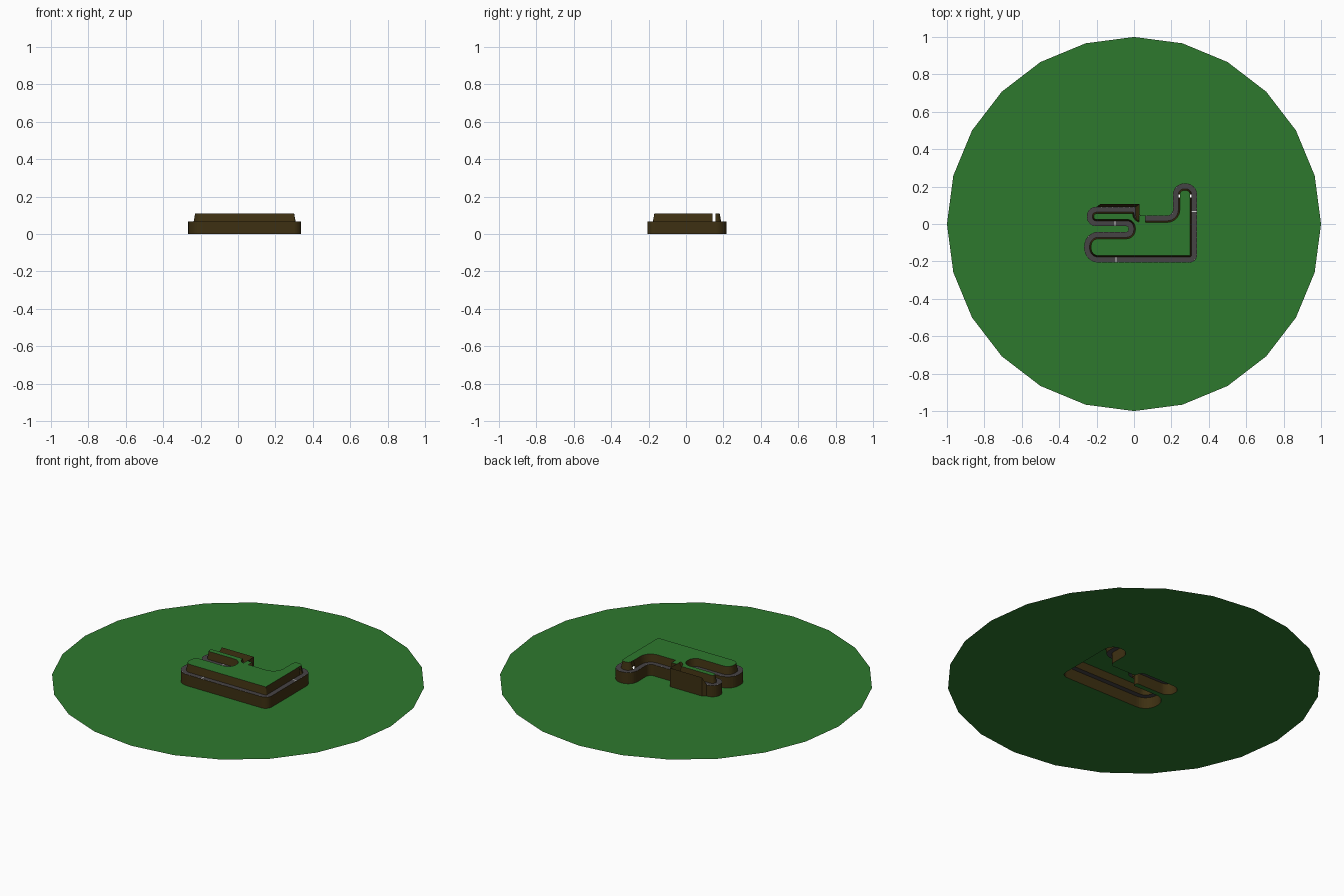
import bpy, bmesh, math
from mathutils import Vector

if "Cube" in bpy.data.objects:
    bpy.data.objects.remove(bpy.data.objects["Cube"])

def mat(name, c):
    m = bpy.data.materials.new(name)
    m.diffuse_color = (*c, 1)
    m.use_nodes = True
    m.node_tree.nodes["Principled BSDF"].inputs["Base Color"].default_value = m.diffuse_color
    return m

GREEN = mat("grass_green", (0.027, 0.19, 0.027))
BROWN = mat("earth_brown", (0.048, 0.030, 0.006))
GREY = mat("asphalt_grey", (0.062, 0.056, 0.058))
WHITE = mat("marking_white", (0.7, 0.7, 0.7))

def make(name, verts, faces, material):
    me = bpy.data.meshes.new(name)
    me.from_pydata([tuple(v) for v in verts], [], faces)
    me.materials.append(material)
    ob = bpy.data.objects.new(name, me)
    bpy.context.collection.objects.link(ob)
    return ob

# outer outline of the raised circuit: x, y, corner radius (anticlockwise)
CORNERS = [(0.337, -0.206, 0.04), (0.337, 0.217, 0.06), (0.208, 0.217, 0.06),
           (0.208, 0.046, 0.03), (0.03, 0.046, 0.008), (0.03, 0.092, 0.037),
           (-0.252, 0.092, 0.05), (-0.252, -0.012, 0.05), (-0.03, -0.012, 0.01),
           (-0.03, -0.042, 0.01), (-0.266, -0.042, 0.075), (-0.266, -0.206, 0.075)]

def outline():
    """Rounded outline as (point, inward normal) pairs, straights subdivided."""
    arcs = []
    n = len(CORNERS)
    for i, (x, y, r) in enumerate(CORNERS):
        p = Vector((x, y))
        a = (p - Vector(CORNERS[i - 1][:2])).normalized()
        b = (Vector(CORNERS[(i + 1) % n][:2]) - p).normalized()
        turn = 1 if a.x * b.y - a.y * b.x > 0 else -1
        c = p - a * r + Vector((-a.y, a.x)) * r * turn
        arc = []
        for k in range(9):
            t = turn * math.pi / 2 * k / 8
            d = Vector((a.x * math.cos(t) - a.y * math.sin(t),
                        a.x * math.sin(t) + a.y * math.cos(t)))
            nrm = Vector((-d.y, d.x))
            arc.append((c - nrm * r * turn, nrm))
        arcs.append(arc)
    pts = []
    for i, arc in enumerate(arcs):
        pts += arc
        p, nrm = arc[-1]
        q = arcs[(i + 1) % n][0][0]
        steps = int((q - p).length / 0.015)
        pts += [(p.lerp(q, k / steps), nrm) for k in range(1, steps)]
    return pts

PTS = outline()
N = len(PTS)
ROAD_Z, TOP_Z, ROAD_W, SLOPE_W = 0.066, 0.11, 0.029, 0.008

def ring(offset, z):
    return [Vector((p.x + m.x * offset, p.y + m.y * offset, z)) for p, m in PTS]

def band(name, lower, upper, material, keep=lambda c: True):
    faces = [(i, (i + 1) % N, N + (i + 1) % N, N + i) for i in range(N)
             if keep((lower[i] + lower[(i + 1) % N]) / 2)]
    return make(name, lower + upper, faces, material)

# circuit: outer wall, road, inner bank with a short opening, grass top
band("outer_wall", ring(0, 0), ring(0, ROAD_Z), BROWN)
band("road", ring(0, ROAD_Z), ring(ROAD_W, ROAD_Z), GREY)
band("inner_bank", ring(ROAD_W, ROAD_Z), ring(ROAD_W + SLOPE_W, TOP_Z), BROWN,
     lambda c: not (c.x > 0.2 and 0.138 < c.y < 0.156))
make("plateau_grass", ring(ROAD_W + SLOPE_W, TOP_Z), [tuple(range(N))], GREEN)

# 24-sided ground with a hole under the hollow circuit
bm = bmesh.new()
loops = [[(math.cos(math.tau * k / 24), math.sin(math.tau * k / 24), 0) for k in range(24)],
         ring(0, 0)]
for loop in loops:
    vs = [bm.verts.new(v) for v in loop]
    for i in range(len(vs)):
        bm.edges.new((vs[i - 1], vs[i]))
bmesh.ops.triangle_fill(bm, edges=bm.edges[:], use_beauty=True, normal=(0, 0, 1))
bmesh.ops.recalc_face_normals(bm, faces=bm.faces[:])
if sum(f.normal.z for f in bm.faces) < 0:
    bmesh.ops.reverse_faces(bm, faces=bm.faces[:])
ground = make("ground", [], [], GREEN)
bm.to_mesh(ground.data)
bm.free()

# raised bank behind the upper hairpin
low = [(-0.2, 0.092), (0.008, 0.092), (0.01, 0.018)]
high = [(-0.18, 0.107), (0.03, 0.107), (0.03, 0.018)]
v = [(x, y, ROAD_Z) for x, y in low] + [(x, y, TOP_Z) for x, y in high]
v += [(x, y, 0) for x, y in high] + [(x, y, 0) for x, y in low]
make("rear_bank", v, [(0, 1, 4, 3), (1, 2, 5, 4), (4, 7, 6, 3), (5, 8, 7, 4),
                      (0, 3, 6, 9), (2, 11, 8, 5)], BROWN)

# grass roof over the short tunnel
x0, x1, y0, y1 = 0.028, 0.062, 0.0, 0.046
make("tunnel_roof", [(x0, y0, TOP_Z), (x1, y0, TOP_Z), (x1, y1, TOP_Z), (x0, y1, TOP_Z)],
     [(0, 1, 2, 3)], GREEN)
make("tunnel_wall", [(x0, y1, ROAD_Z), (x1, y1, ROAD_Z), (x1, y1, TOP_Z), (x0, y1, TOP_Z)],
     [(1, 0, 3, 2)], BROWN)

# dashed edge marks and start lines on the road
def plate(verts, faces, corners):
    k = len(verts)
    verts += [(p.x, p.y, ROAD_Z + 0.001) for p in corners]
    faces.append((k, k + 1, k + 2, k + 3))

verts, faces = [], []
for i in range(0, N, 2):
    (p, m), (q, _) = PTS[i], PTS[(i + 1) % N]
    e = p.lerp(q, 0.3)
    plate(verts, faces, (p, e, e + m * 0.0025, p + m * 0.0025))
for spot in ((-0.1, -0.206), (0.337, 0.07), (-0.1, -0.012)):
    p, m = min(PTS, key=lambda t: (t[0] - Vector(spot)).length)
    d = Vector((m.y, -m.x)) * 0.005
    plate(verts, faces, (p, p + d, p + d + m * ROAD_W, p + m * ROAD_W))
make("road_markings", verts, faces, WHITE)
